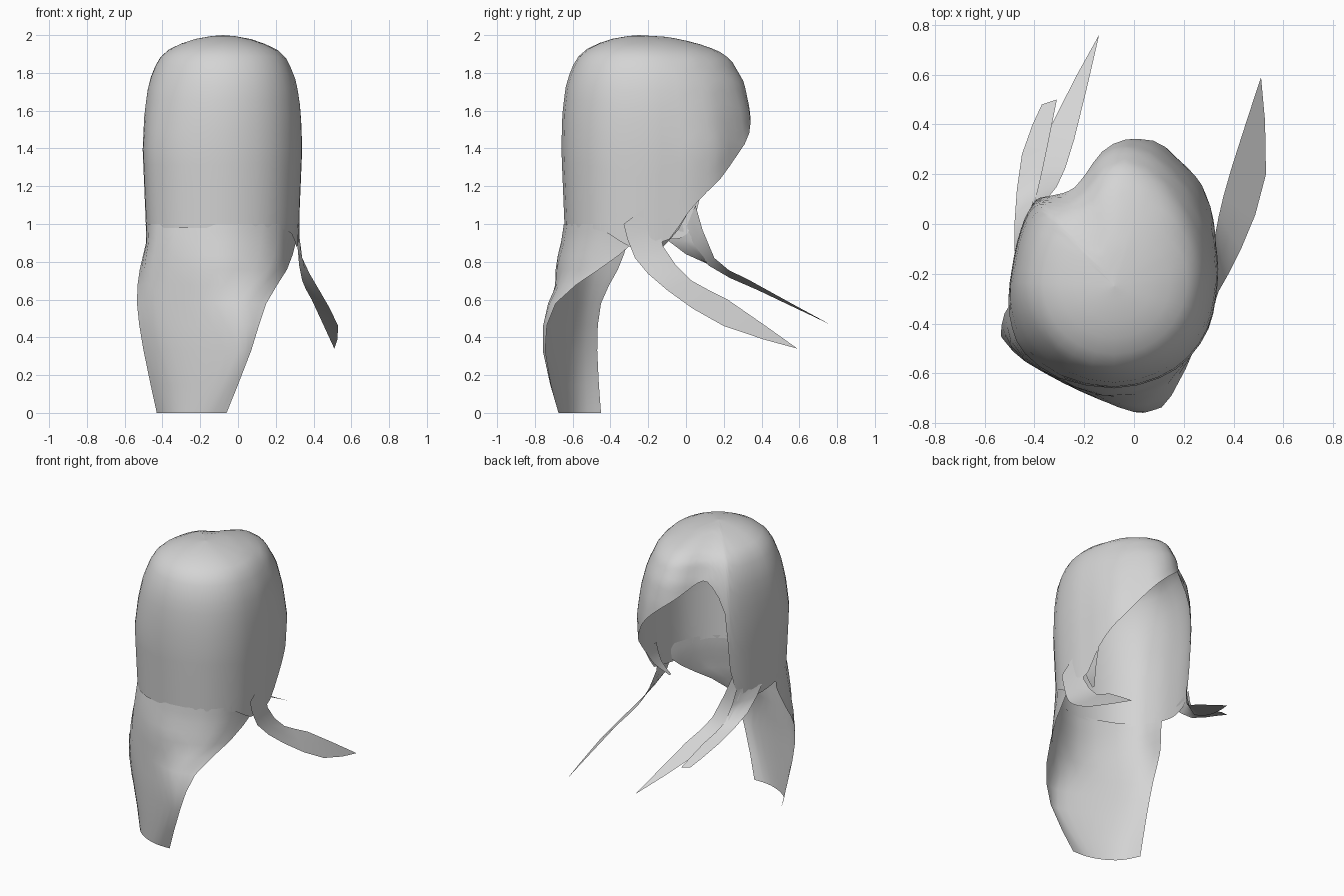
import bpy, math
from mathutils import Vector

if "Cube" in bpy.data.objects:
    bpy.data.objects.remove(bpy.data.objects["Cube"])

hair = bpy.data.materials.new("light grey hair")
hair.diffuse_color = (0.66, 0.66, 0.66, 1)
hair.use_nodes = True
hair.node_tree.nodes["Principled BSDF"].inputs["Base Color"].default_value = hair.diffuse_color


def smooth_path(pts, n, closed=False):
    """Resample points with a Catmull-Rom curve, n steps per span."""
    pts = [Vector(p) for p in pts]
    m = len(pts)
    get = (lambda i: pts[i % m]) if closed else (lambda i: pts[max(0, min(m - 1, i))])
    out = []
    for i in range(m if closed else m - 1):
        a, b, c, d = (get(i + k) for k in (-1, 0, 1, 2))
        for k in range(n):
            t = k / n
            out.append(0.5 * (2 * b + (c - a) * t + (2 * a - 5 * b + 4 * c - d) * t * t
                              + (3 * b - a - 3 * c + d) * t ** 3))
    if not closed:
        out.append(pts[-1])
    return out


def sheet(name, rows, closed=False):
    """Skin equal-length rows of points into one smooth open sheet."""
    w = len(rows[0])
    verts = [p for r in rows for p in r]
    faces = []
    for i in range(len(rows) - 1):
        for j in range(w if closed else w - 1):
            k = (j + 1) % w
            faces.append((i * w + j, (i + 1) * w + j, (i + 1) * w + k, i * w + k))
    me = bpy.data.meshes.new(name)
    me.from_pydata(verts, [], faces)
    me.materials.append(hair)
    me.shade_smooth()
    ob = bpy.data.objects.new(name, me)
    bpy.context.collection.objects.link(ob)
    return ob


def strand(name, edge_a, edge_b, n=2):
    a, b = smooth_path(edge_a, n), smooth_path(edge_b, n)
    return sheet(name, [[p, (p + q) / 2, q] for p, q in zip(a, b)])


# Cap: plan outline (x, y) and the height where each column of hair ends
outline = [
    (.33, -.3, .88), (.34, -.18, .9), (.33, -.08, .92), (.32, .02, 1.06),
    (.29, .12, 1.17), (.25, .19, 1.24), (.17, .27, 1.36), (.08, .345, 1.48),
    (-.03, .35, 1.58), (-.13, .31, 1.66), (-.2, .23, 1.73), (-.25, .18, 1.76),
    (-.3, .145, 1.72), (-.38, .11, 1.55), (-.405, .085, 1.15), (-.44, .02, .95),
    (-.47, -.07, .92), (-.49, -.17, .92), (-.505, -.3, .95), (-.49, -.42, .98),
    (-.44, -.52, .98), (-.3, -.62, .98), (-.08, -.66, .98), (.1, -.62, .98),
    (.22, -.54, .98), (.3, -.42, .95)]
profile = [(2.0, 0), (1.99, .27), (1.96, .5), (1.92, .7), (1.87, .82), (1.75, .935),
           (1.6, .985), (1.4, 1), (1.0, .96), (.8, .94)]
cx, cy = -.08, -.25


def spread(z):
    for (z0, f0), (z1, f1) in zip(profile, profile[1:]):
        if z >= z1:
            return f0 + (f1 - f0) * (z0 - z) / (z0 - z1)
    return profile[-1][1]


def cap_point(c, z):
    """Point on the cap: an oval plan near the crown, the full outline below."""
    dx, dy = c.x - cx, c.y - cy
    oval = 1 / math.hypot(dx / .42, dy / (.6 if dy > 0 else .41))
    w = max(0, min(1, (z - 1.4) / .4))
    f = spread(z) * (1 + (min(1, oval) - 1) * w)
    return (cx + dx * f, cy + dy * f, z)


columns = smooth_path(outline, 2, True)
ROWS = 16
sheet("hair_cap", [[cap_point(c, 2 - (2 - c.z) * max(i / ROWS, .004) ** 1.9)
                    for c in columns] for i in range(ROWS + 1)], True)

# Long tail, five points per level
tail = [
    (1.0, [(-.489, -.3), (-.428, -.511), (-.08, -.647), (.211, -.53), (.316, -.298)]),
    (.9, [(-.487, -.31), (-.435, -.525), (-.1, -.662), (.205, -.545), (.305, -.28)]),
    (.76, [(-.52, -.36), (-.45, -.53), (-.12, -.69), (.16, -.61), (.26, -.46)]),
    (.58, [(-.535, -.45), (-.44, -.55), (-.2, -.67), (0, -.73), (.15, -.69)]),
    (.33, [(-.5, -.47), (-.4, -.57), (-.22, -.67), (0, -.755), (.07, -.745)]),
    (0, [(-.43, -.45), (-.37, -.56), (-.28, -.63), (-.17, -.67), (-.06, -.675)])]
levels = [smooth_path([(x, y, z) for x, y in pts], 3) for z, pts in tail]
sheet("hair_tail", [list(r) for r in zip(*[smooth_path(c, 2) for c in zip(*levels)])])

# Right side strand flicking outwards
strand("right_strand",
       [(.325, -.33, 1.0), (.34, -.27, .82), (.43, -.1, .65), (.53, .2, .46), (.51, .59, .34)],
       [(.325, -.17, 1.12), (.315, -.12, .88), (.34, .03, .7), (.39, .22, .6), (.51, .59, .34)])

# Two overlapping strands on the left
strand("left_outer_strand",
       [(-.475, -.17, .98), (-.48, 0, .84), (-.45, .28, .72), (-.37, .48, .61)],
       [(-.42, .04, 1.0), (-.39, .12, .8), (-.35, .3, .71), (-.31, .5, .6)])
strand("left_inner_strand",
       [(-.43, .0, .98), (-.4, .12, .78), (-.34, .38, .65), (-.14, .76, .47)],
       [(-.4, .05, 1.1), (-.31, .15, .82), (-.24, .34, .7), (-.14, .76, .47)])

# Tip of the swept fringe, curling in behind the side hair
strand("fringe_tip",
       [(.305, .02, 1.08), (.28, -.04, .97), (.22, -.13, .87)],
       [(.315, -.12, 1.08), (.29, -.14, .95), (.22, -.15, .87)])
